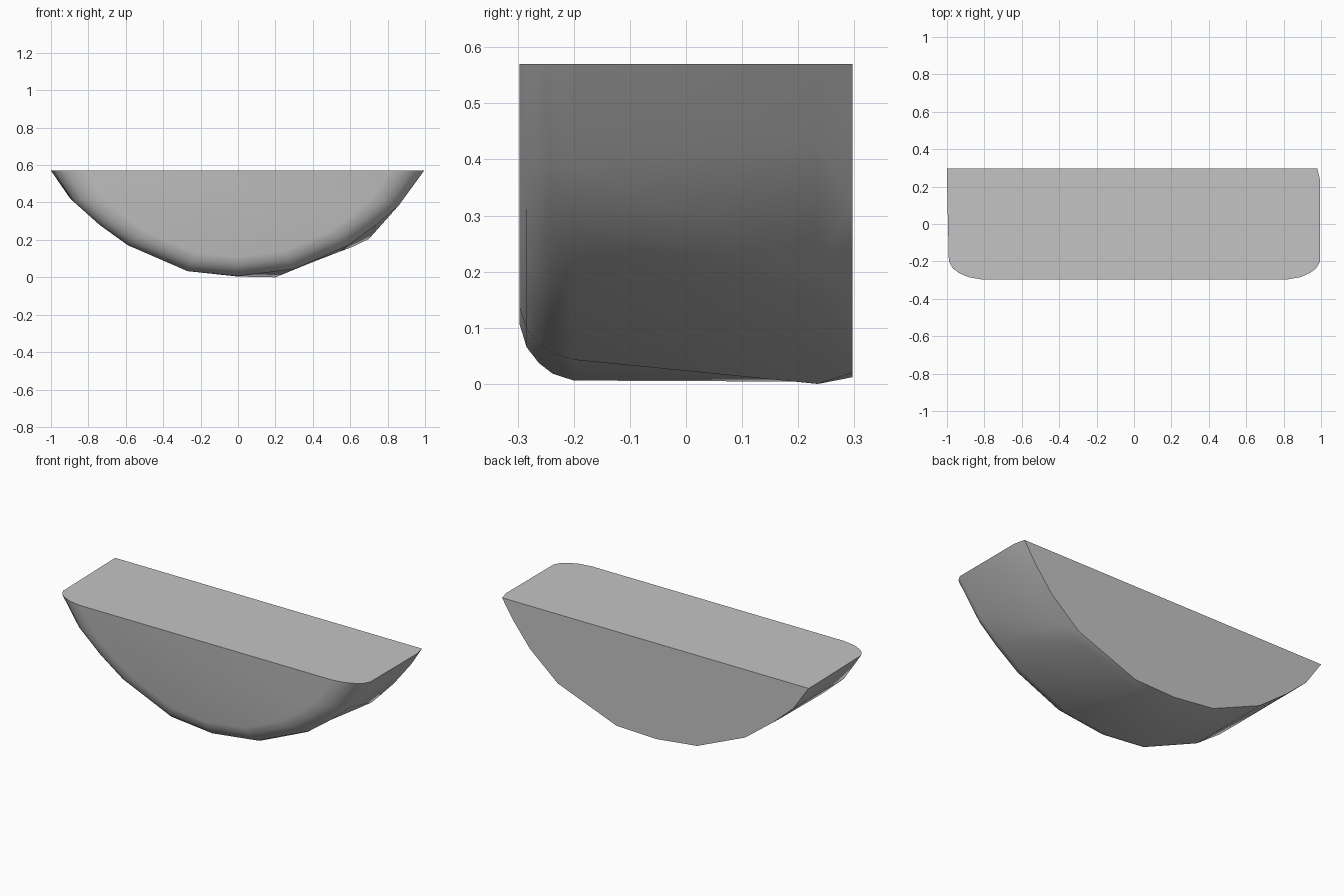
import bpy, bmesh, math

old = bpy.data.objects.get("Cube")
if old:
    bpy.data.objects.remove(old, do_unlink=True)

TOP, FRONT, BACK = 0.57, -0.297, 0.297

# Cross-sections (x, z), from the left rim round the belly to the other rim
body = [(0.995, TOP), (0.86, 0.385), (0.74, 0.28), (0.59, 0.17), (0.30, 0.043), (0.0, 0.006),
        (-0.27, 0.033), (-0.59, 0.172), (-0.74, 0.28), (-0.88, 0.405), (-0.99, TOP)]
heel = [(0.995, TOP), (0.88, 0.43), (0.70, 0.205), (0.55, 0.143), (0.20, 0.0), (0.0, 0.004),
        (-0.27, 0.033), (-0.59, 0.172), (-0.76, 0.30), (-0.89, 0.415), (-1.0, TOP)]
end = [(0.98, TOP), (0.91, 0.46), (0.80, 0.32), (0.62, 0.166), (0.24, 0.02), (-0.02, 0.012),
       (-0.28, 0.042), (-0.59, 0.174), (-0.77, 0.31), (-0.90, 0.425), (-1.0, TOP)]


def inset(section, s):
    """Shrink a section toward the middle of its flat top."""
    return [(x * s, TOP - (TOP - z) * s) for x, z in section]


# Rounded front edge, then the body, then the chamfered back
rounding = [(FRONT, 0.82), (-0.284, 0.895), (-0.262, 0.945), (-0.238, 0.978)]
rings = [(y, inset(body, s)) for y, s in rounding]
rings += [(-0.2, body), (0.235, heel), (BACK, end)]

bm = bmesh.new()
loops = [[bm.verts.new((x, y, z)) for x, z in section] for y, section in rings]
for a, b in zip(loops, loops[1:]):
    for i in range(len(a) - 1):
        bm.faces.new((a[i], a[i + 1], b[i + 1], b[i]))

# Flat front, back and top
bm.faces.new(loops[0])
bm.faces.new(loops[-1])
bm.faces.new([l[0] for l in loops] + [l[-1] for l in reversed(loops)])
bmesh.ops.recalc_face_normals(bm, faces=bm.faces)

mesh = bpy.data.meshes.new("half_round_block")
bm.to_mesh(mesh)
bm.free()
block = bpy.data.objects.new("half_round_block", mesh)
bpy.context.collection.objects.link(block)

# Plain grey
grey = bpy.data.materials.new("plain_grey")
grey.use_nodes = True
color = (0.55, 0.55, 0.55, 1)
grey.diffuse_color = color
grey.node_tree.nodes["Principled BSDF"].inputs["Base Color"].default_value = color
mesh.materials.append(grey)

# Soft body, crisp rims
bpy.ops.object.select_all(action='DESELECT')
block.select_set(True)
bpy.context.view_layer.objects.active = block
bpy.ops.object.shade_smooth_by_angle(angle=math.radians(35))
